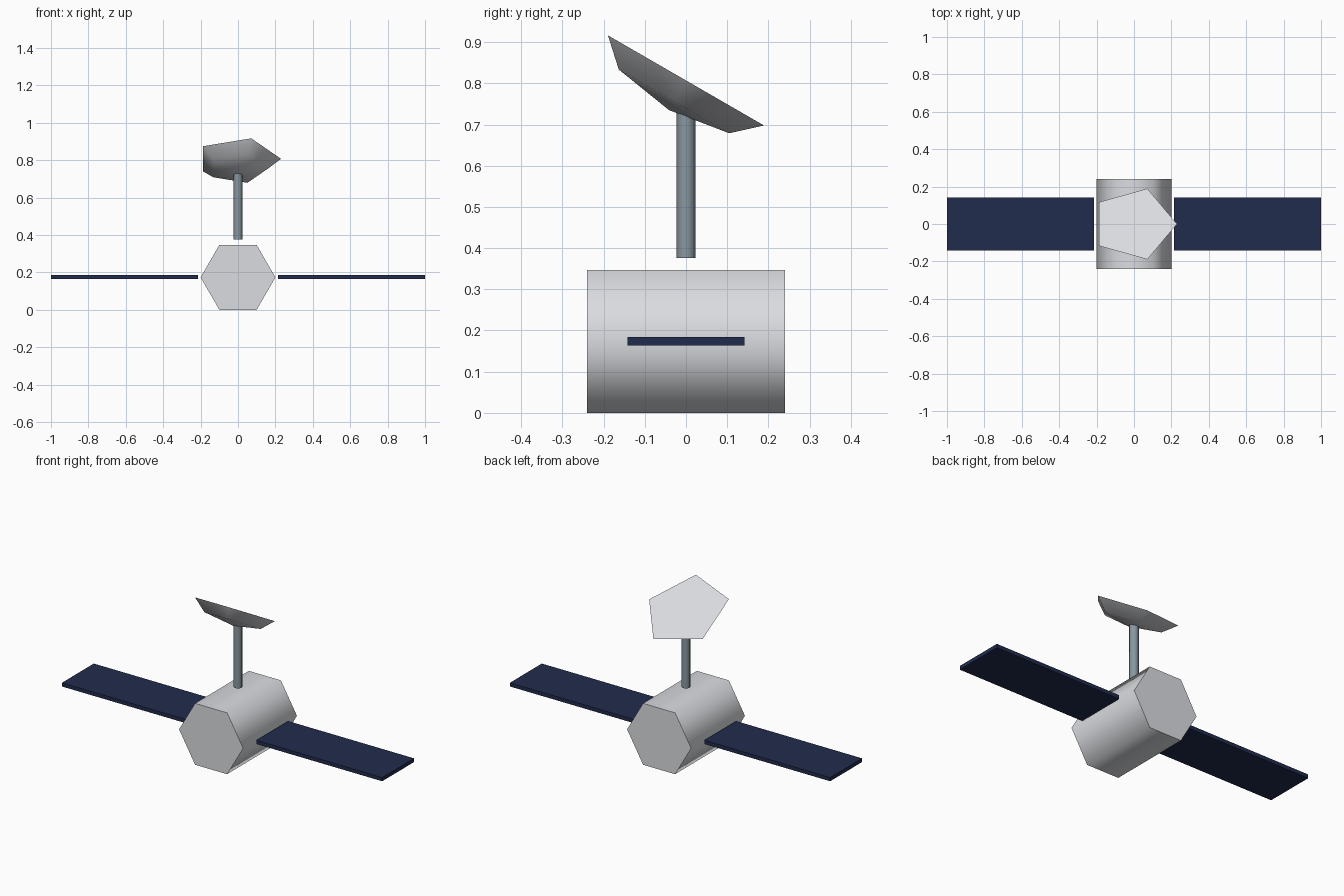
import bpy
import bmesh
from math import radians, sin, cos, pi
from mathutils import Matrix

cube = bpy.data.objects.get("Cube")
if cube:
    bpy.data.objects.remove(cube, do_unlink=True)


def make_material(name, rgb):
    mat = bpy.data.materials.new(name)
    mat.use_nodes = True
    mat.diffuse_color = (*rgb, 1)
    mat.node_tree.nodes["Principled BSDF"].inputs["Base Color"].default_value = (*rgb, 1)
    return mat


pale_grey = make_material("pale_grey", (0.71, 0.72, 0.75))
steel_grey = make_material("steel_grey", (0.25, 0.31, 0.35))
navy_blue = make_material("navy_blue", (0.015, 0.025, 0.075))


def finish(name, bm, mat, matrix=Matrix(), smooth=False):
    """Turn a bmesh into an object; flat end caps stay sharp on smooth parts."""
    bmesh.ops.recalc_face_normals(bm, faces=bm.faces)
    if smooth:
        for face in bm.faces:
            face.smooth = len(face.verts) <= 4
            if not face.smooth:
                for edge in face.edges:
                    edge.smooth = False
    bm.transform(matrix)
    mesh = bpy.data.meshes.new(name)
    bm.to_mesh(mesh)
    bm.free()
    mesh.materials.append(mat)
    obj = bpy.data.objects.new(name, mesh)
    bpy.context.collection.objects.link(obj)
    return obj


def prism(name, sides, radius, length, mat, matrix):
    bm = bmesh.new()
    bmesh.ops.create_cone(bm, cap_ends=True, segments=sides, radius1=radius,
                          radius2=radius, depth=length)
    # Put one corner on +x
    first = min(bm.verts, key=lambda v: abs(v.co.y) - v.co.x)
    turn = Matrix.Rotation(-math_angle(first.co), 4, "Z")
    return finish(name, bm, mat, matrix @ turn, smooth=True)


def math_angle(co):
    return co.xy.to_3d().angle((1, 0, 0)) * (1 if co.y >= 0 else -1)


# Hexagonal body lying along y
body_z = 0.2 * sin(pi / 3)
prism("body", 6, 0.2, 0.48, pale_grey,
      Matrix.Translation((0, 0, body_z)) @ Matrix.Rotation(radians(90), 4, "X"))

# Dish mast
mast_bottom, mast_top = 0.376, 0.735
prism("mast", 8, 0.0235, mast_top - mast_bottom, steel_grey,
      Matrix.Translation((0, 0, (mast_bottom + mast_top) / 2)))

# Solar panels
for name, side in (("left_solar_panel", 1), ("right_solar_panel", -1)):
    bm = bmesh.new()
    bmesh.ops.create_cube(bm, size=1)
    size = Matrix.Diagonal((0.786, 0.284, 0.021, 1))
    finish(name, bm, navy_blue, Matrix.Translation((side * 0.607, 0, 0.174)) @ size)

# Five-sided shallow dish with a flat face, tilted towards the back
bm = bmesh.new()
radius, depth, sides = 0.23, 0.083, 5
rings = []
for tilt in (0, pi / 4):
    r, z = radius * cos(tilt), -depth * sin(tilt)
    rings.append([bm.verts.new((r * cos(2 * pi * i / sides), r * sin(2 * pi * i / sides), z))
                  for i in range(sides)])
rim, bowl = rings
apex = bm.verts.new((0, 0, -depth))
bm.faces.new(rim)
for i in range(sides):
    j = (i + 1) % sides
    bm.faces.new((rim[i], bowl[i], bowl[j], rim[j]))
    bm.faces.new((bowl[i], apex, bowl[j]))
finish("dish", bm, pale_grey,
       Matrix.Translation((0, 0, 0.807)) @ Matrix.Rotation(radians(-30), 4, "X"), smooth=True)
